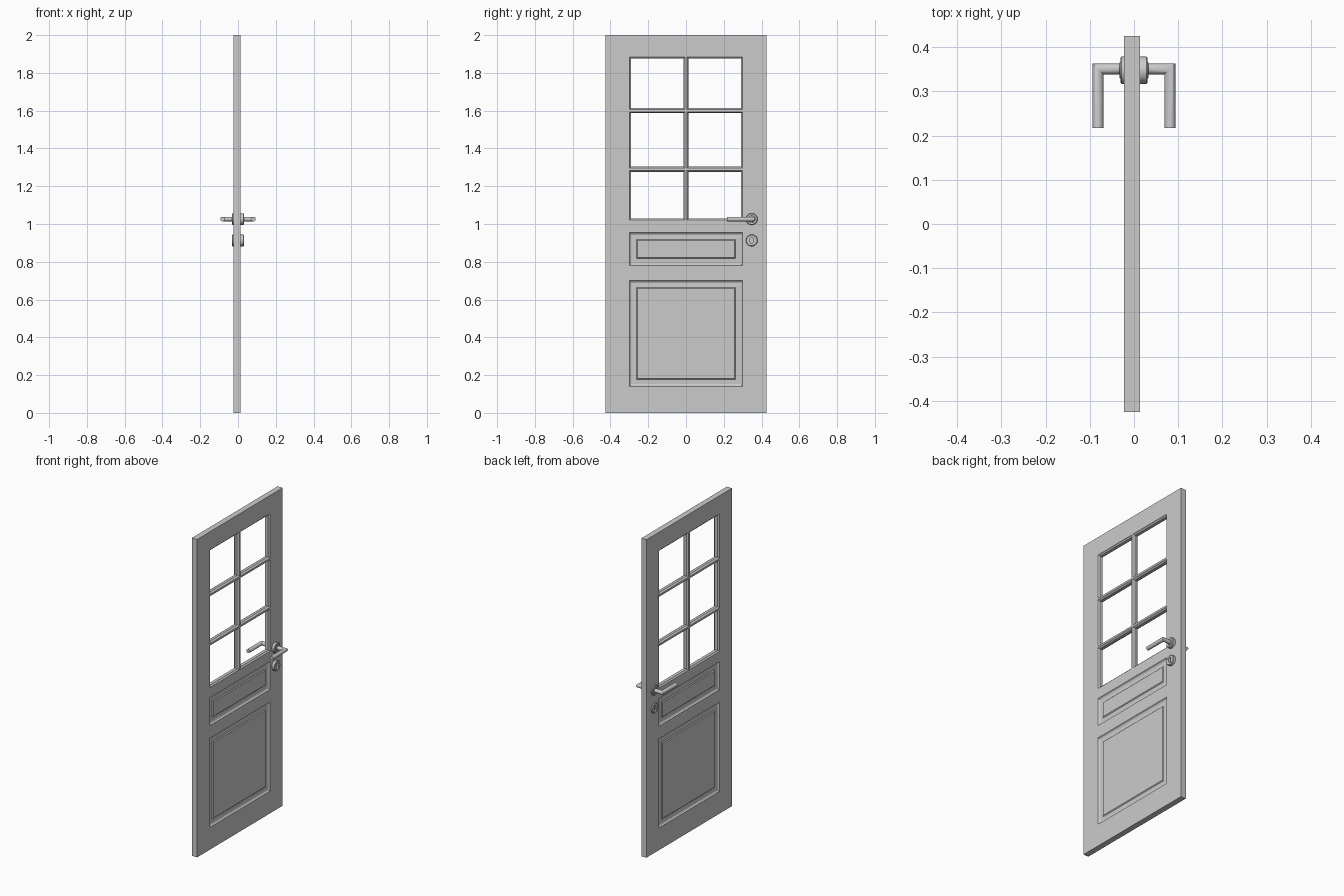
import bpy, bmesh
from math import cos, sin, pi

if "Cube" in bpy.data.objects:
    bpy.data.objects.remove(bpy.data.objects["Cube"])

CX, HALF = -0.0045, 0.018          # door leaf centre plane and half thickness
HY, HZ, KZ = 0.351, 1.026, 0.913   # handle axis, keyhole height
N = 32


def finish(name, bm, smooth=False):
    bmesh.ops.recalc_face_normals(bm, faces=bm.faces)
    me = bpy.data.meshes.new(name)
    bm.to_mesh(me)
    bm.free()
    ob = bpy.data.objects.new(name, me)
    bpy.context.collection.objects.link(ob)
    if smooth:
        bpy.ops.object.select_all(action='DESELECT')
        ob.select_set(True)
        bpy.context.view_layer.objects.active = ob
        bpy.ops.object.shade_smooth_by_angle(angle=0.6)
    return ob


def loft(name, rings, caps=True, smooth=False):
    """Skin a sequence of equal-length rings; without caps the ends are joined."""
    bm = bmesh.new()
    vs = [[bm.verts.new(p) for p in r] for r in rings]
    pairs = list(zip(vs, vs[1:]))
    if caps:
        bm.faces.new(vs[0])
        bm.faces.new(vs[-1])
    else:
        pairs.append((vs[-1], vs[0]))
    for a, b in pairs:
        for i in range(len(a)):
            j = (i + 1) % len(a)
            bm.faces.new((a[i], a[j], b[j], b[i]))
    return finish(name, bm, smooth)


def rect(x, z0, z1, inset):
    y = 0.30 - inset
    return [(x, -y, z0 + inset), (x, y, z0 + inset), (x, y, z1 - inset), (x, -y, z1 - inset)]


def two_sided(name, z0, z1, profile, caps):
    """Rectangular moulding, same (inset, depth) profile on both door faces."""
    front = [rect(CX + HALF - d, z0, z1, i) for i, d in profile]
    back = [rect(CX - HALF + d, z0, z1, i) for i, d in profile]
    return loft(name, front[::-1] + back, caps)


# Stiles and rails: one slab with three openings
ys = [-0.425, -0.30, 0.30, 0.425]
zs = [0, 0.14, 0.70, 0.78, 0.955, 1.02, 1.885, 2.0]
bm = bmesh.new()
grid = [[bm.verts.new((CX - HALF, y, z)) for z in zs] for y in ys]
for i in range(3):
    for j in range(7):
        if i == 1 and j in (1, 3, 5):
            continue
        bm.faces.new((grid[i][j], grid[i + 1][j], grid[i + 1][j + 1], grid[i][j + 1]))
ext = bmesh.ops.extrude_face_region(bm, geom=bm.faces[:])
bmesh.ops.translate(bm, vec=(2 * HALF, 0, 0),
                    verts=[v for v in ext["geom"] if isinstance(v, bmesh.types.BMVert)])
finish("door_frame", bm)

# Raised panels and window moulding
panel = [(0, 0), (0.005, 0.007), (0.012, 0.010), (0.037, 0.009), (0.042, 0.004)]
two_sided("lower_panel", 0.14, 0.70, panel, True)
two_sided("middle_panel", 0.78, 0.955, panel, True)
two_sided("window_moulding", 1.02, 1.885, [(0, 0), (0.003, 0.005), (0.008, 0.008)], False)

# Glazing bars with an octagonal section
octo = [(0.006, 1), (0.0135, 0.45), (0.0135, -0.45), (0.006, -1),
        (-0.006, -1), (-0.0135, -0.45), (-0.0135, 0.45), (-0.006, 1)]
loft("vertical_bar", [[(CX + d * 0.0175, w, z) for w, d in octo] for z in (1.015, 1.89)])
for k, z in enumerate((1.29, 1.60)):
    loft(f"horizontal_bar_{k}",
         [[(CX + d * 0.0185, y, z + w) for w, d in octo] for y in (-0.308, 0.308)])

angles = [2 * pi * (i + 0.5) / N for i in range(N)]


def disc(x, z, r, stretch=0.0):
    """Circle in the door plane, optionally stretched into an upright slot."""
    return [(x, HY - 0.003 + r * cos(a), z + r * sin(a) + (stretch if sin(a) > 0 else -stretch))
            for a in angles]


# Door furniture, repeated on both faces
for side, s in (("right", 1), ("left", -1)):
    face = CX + s * HALF - s * 0.001
    out = s * 0.031
    base = [(face, 0.031), (out - s * 0.003, 0.031), (out, 0.028)]
    loft(f"rosette_{side}", [disc(x, HZ, r) for x, r in base + [(out, 0.019), (out + s * 0.002, 0.017)]],
         smooth=True)
    # Keyhole plate with a sunken slot
    loft(f"keyhole_plate_{side}",
         [disc(x, KZ, r) for x, r in base]
         + [disc(out, KZ, 0.008, 0.009), disc(face + s * 0.001, KZ, 0.008, 0.009)], smooth=True)
    # Mitred lever handle
    R, X = 0.0122, 0.0815
    circ = [(R * cos(a), R * sin(a)) for a in angles]
    loft(f"lever_{side}", [
        [(s * 0.028, HY + u, HZ + v) for u, v in circ],
        [(s * (X + u), HY + u, HZ + v) for u, v in circ],
        [(s * (X + u), 0.217, HZ + v) for u, v in circ]], smooth=True)
